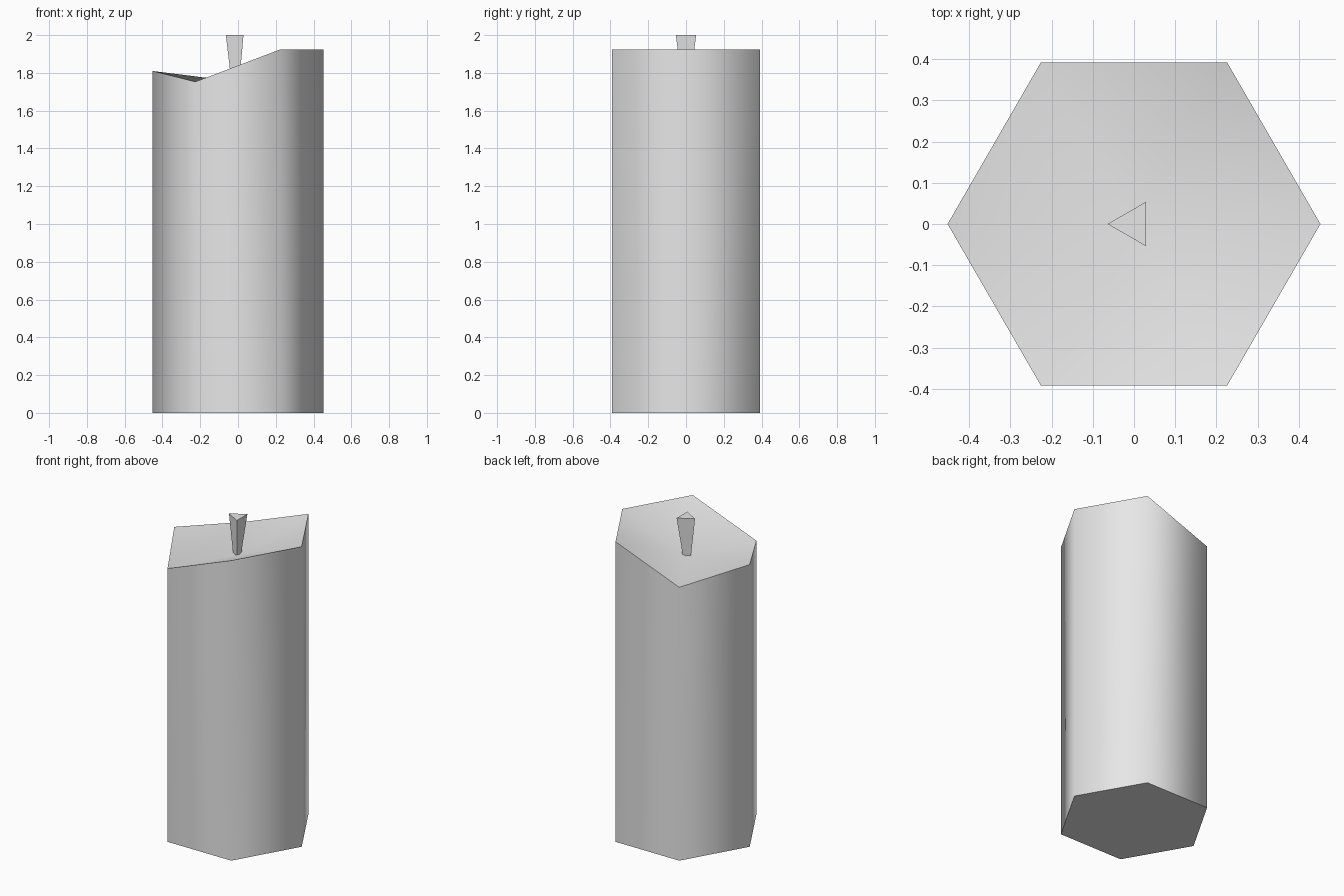
import bpy
import bmesh
from math import cos, sin, radians

cube = bpy.data.objects.get("Cube")
if cube:
    bpy.data.objects.remove(cube, do_unlink=True)

# One plain wax grey for everything
wax = bpy.data.materials.new("pale_grey_wax")
wax.use_nodes = True
wax.diffuse_color = (0.8, 0.8, 0.8, 1)
wax.node_tree.nodes["Principled BSDF"].inputs["Base Color"].default_value = (0.8, 0.8, 0.8, 1)


def loft(name, rings, tip=None, smooth=65):
    """Skin a stack of vertex rings; the top is flat or a fan to a tip."""
    bm = bmesh.new()
    loops = [[bm.verts.new(p) for p in ring] for ring in rings]
    n = len(loops[0])
    bm.faces.new(loops[0][::-1])
    for low, high in zip(loops, loops[1:]):
        for i in range(n):
            j = (i + 1) % n
            bm.faces.new((low[i], low[j], high[j], high[i]))
    if tip:
        centre = bm.verts.new(tip)
        for i in range(n):
            bm.faces.new((loops[-1][i], loops[-1][(i + 1) % n], centre))
    else:
        bm.faces.new(loops[-1])
    mesh = bpy.data.meshes.new(name)
    bm.to_mesh(mesh)
    bm.free()
    mesh.materials.append(wax)
    obj = bpy.data.objects.new(name, mesh)
    bpy.context.collection.objects.link(obj)
    bpy.ops.object.select_all(action="DESELECT")
    obj.select_set(True)
    bpy.context.view_layer.objects.active = obj
    bpy.ops.object.shade_smooth_by_angle(angle=radians(smooth))
    return obj


def ring(radius, sides, heights, turn=0, shift=0):
    angles = [radians(turn + 360 * i / sides) for i in range(sides)]
    return [(shift + radius * cos(a), radius * sin(a), z) for a, z in zip(angles, heights)]


# Six-sided body, with a rim melted down on one side and a sunken middle
rim = [1.925, 1.925, 1.753, 1.81, 1.753, 1.925]
loft("candle_body", [ring(0.452, 6, [0] * 6), ring(0.452, 6, rim)], tip=(0, 0, 1.753))

# Three-sided wick, flaring upward, with a narrow foot
loft("wick", [
    ring(0.026, 3, [1.74] * 3, turn=60, shift=-0.005),
    ring(0.032, 3, [1.80, 1.77, 1.80], turn=60, shift=-0.005),
    ring(0.062, 3, [2.0] * 3, turn=60, shift=-0.002),
], smooth=30)
